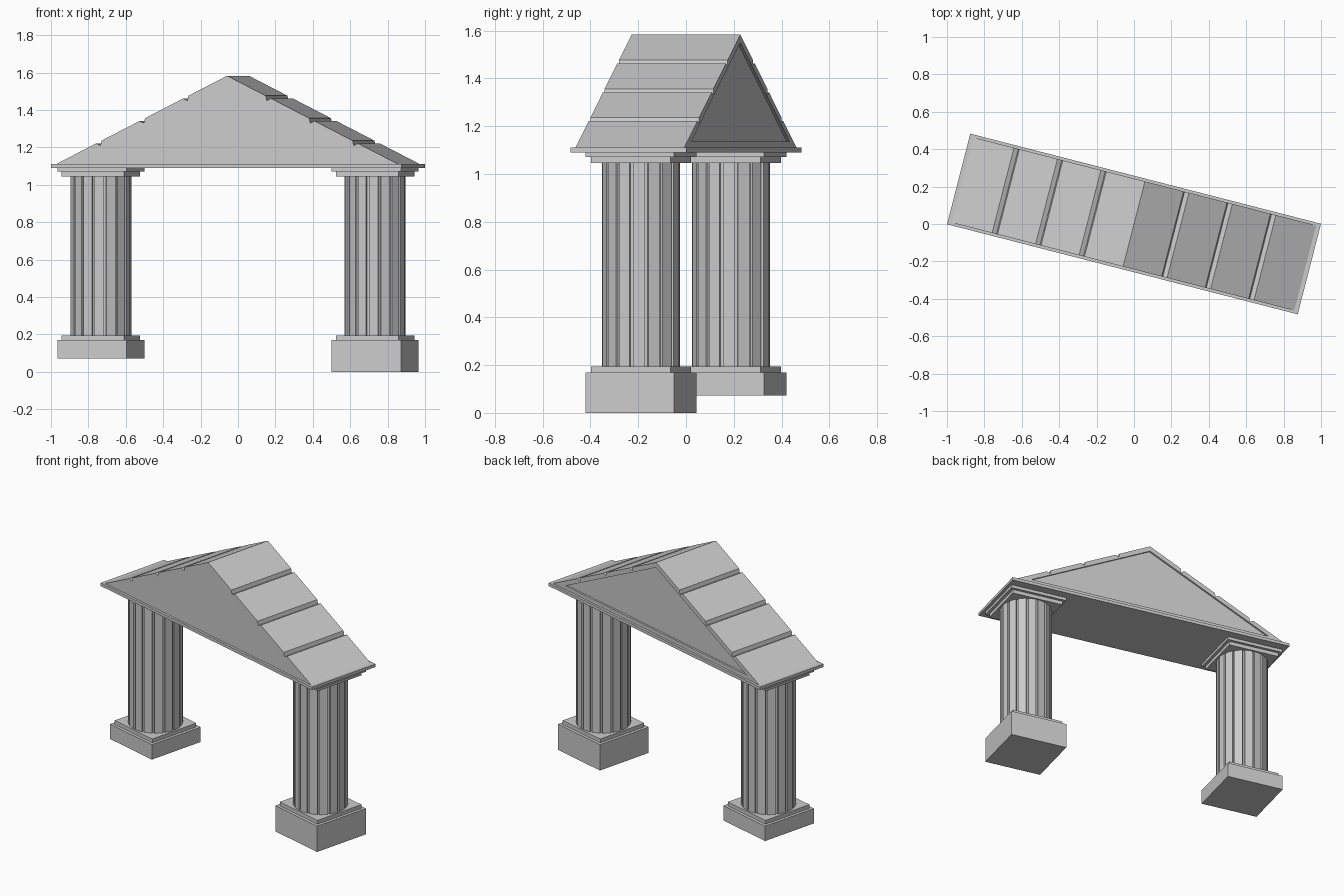
import bpy, bmesh, math
from math import cos, sin, tau
from mathutils import Vector

if "Cube" in bpy.data.objects:
    bpy.data.objects.remove(bpy.data.objects["Cube"])

TURN = math.radians(-14.4)   # whole portico is turned about z


def prism(name, points, direction):
    """Extrude a closed outline of 3D points along a direction."""
    bm = bmesh.new()
    face = bm.faces.new([bm.verts.new(p) for p in points])
    ext = bmesh.ops.extrude_face_region(bm, geom=[face])
    moved = [g for g in ext["geom"] if isinstance(g, bmesh.types.BMVert)]
    bmesh.ops.translate(bm, verts=moved, vec=Vector(direction))
    bmesh.ops.recalc_face_normals(bm, faces=bm.faces)
    mesh = bpy.data.meshes.new(name)
    bm.to_mesh(mesh)
    bm.free()
    ob = bpy.data.objects.new(name, mesh)
    ob.rotation_euler.z = TURN
    bpy.context.collection.objects.link(ob)
    return ob


def box(name, cx, w, d, z0, z1):
    x, y = w / 2, d / 2
    corners = [(cx - x, -y, z0), (cx + x, -y, z0), (cx + x, y, z0), (cx - x, y, z0)]
    return prism(name, corners, (0, 0, z1 - z0))


# Columns: plinth, fluted shaft, capital
FLUTES, R, DEPTH, HALF = 16, 0.164, 0.010, 0.045
for side, cx, foot in (("left", -0.757, 0.072), ("right", 0.757, 0.0)):
    box(side + "_plinth", cx, 0.383, 0.383, foot, 0.17)
    box(side + "_plinth_step", cx, 0.345, 0.345, 0.17, 0.195)
    outline = []
    for i in range(FLUTES):
        a = i * tau / FLUTES
        for da, r in ((-HALF, R), (-HALF * 0.7, R - DEPTH),
                      (HALF * 0.7, R - DEPTH), (HALF, R)):
            outline.append((cx + r * cos(a + da), r * sin(a + da), 0.195))
    prism(side + "_fluted_shaft", outline, (0, 0, 0.85))
    box(side + "_capital_step", cx, 0.345, 0.345, 1.045, 1.07)
    box(side + "_capital", cx, 0.383, 0.383, 1.07, 1.09)

# Lintel slab
box("lintel_slab", 0, 1.936, 0.5, 1.09, 1.11)

# Gabled roof with three V notches on each slope
BASE, PEAK, SPAN, V = 1.11, 1.583, 0.945, 0.235
slope = (PEAK - BASE) / SPAN
half = []
for u in (0.213, 0.453, 0.693):
    half += [(u, PEAK - slope * u),
             (u + 0.006, PEAK - slope * u - 0.026),
             (u + 0.030, PEAK - slope * (u + 0.030))]
half.append((SPAN, BASE))
profile = [(0, PEAK)] + half + [(-u, z) for u, z in reversed(half)]
roof = prism("gable_roof", [(u, -V, z) for u, z in profile], (0, 2 * V, 0))

# Shallow recessed triangle on the back gable
tri = [(-0.83, 1.135), (0.83, 1.135), (0, 1.549)]
cutter = prism("recess_cutter", [(u, V - 0.012, z) for u, z in tri], (0, 0.1, 0))
cutter.hide_render = True
cutter.hide_viewport = True
cut = roof.modifiers.new("recess", "BOOLEAN")
cut.operation = "DIFFERENCE"
cut.solver = "EXACT"
cut.object = cutter
